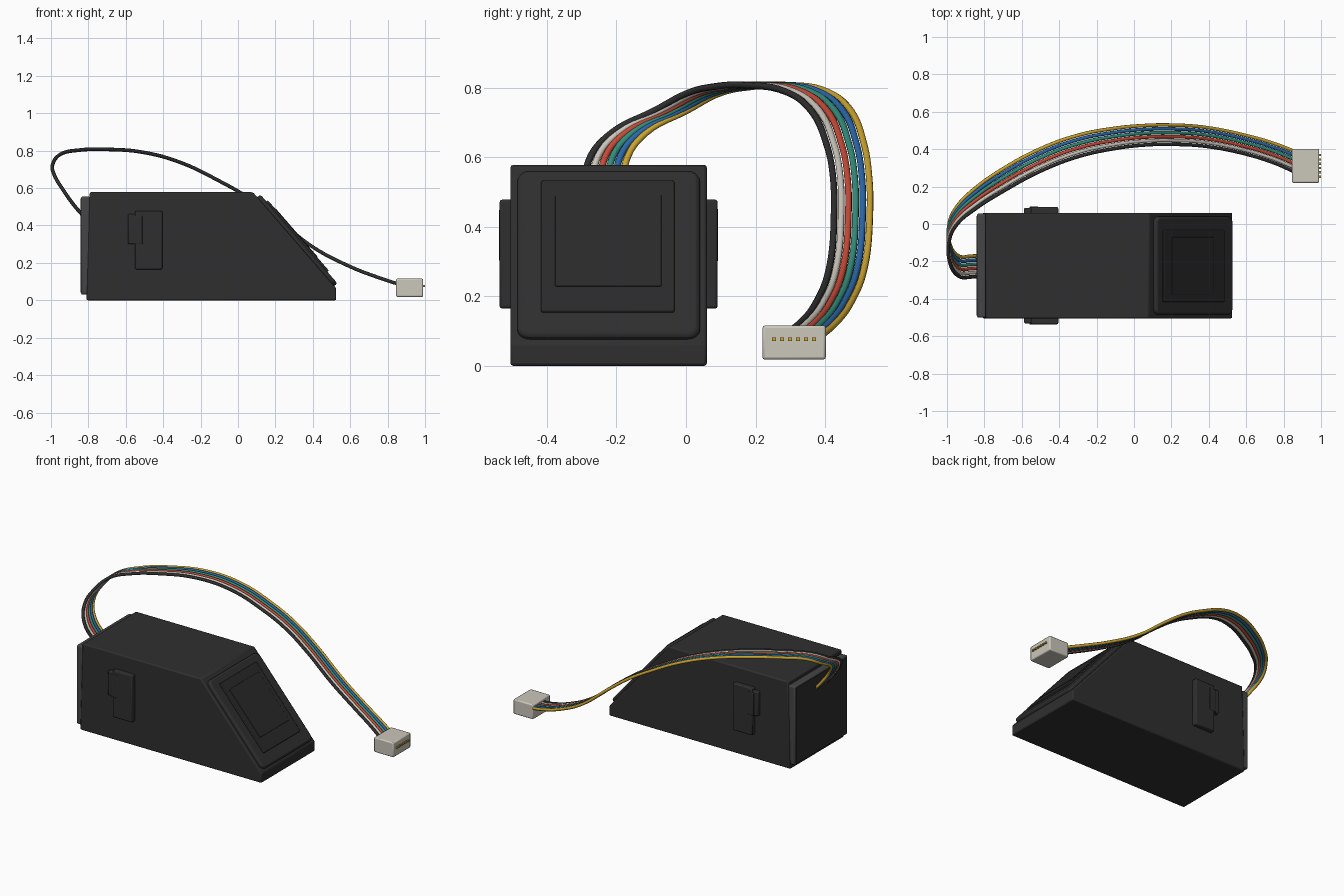
import bpy, bmesh, math
from mathutils import Vector, Matrix

if "Cube" in bpy.data.objects:
    bpy.data.objects.remove(bpy.data.objects["Cube"])


def mat(name, r, g, b):
    m = bpy.data.materials.new(name)
    m.diffuse_color = (r, g, b, 1)
    m.use_nodes = True
    m.node_tree.nodes["Principled BSDF"].inputs["Base Color"].default_value = m.diffuse_color
    return m


CASE = mat("case black", 0.028, 0.028, 0.029)
RIM = mat("rim grey", 0.06, 0.06, 0.062)
GLASS = mat("window black", 0.023, 0.023, 0.024)
IVORY = mat("ivory", 0.60, 0.57, 0.50)
RED = mat("red", 0.58, 0.07, 0.04)
TEAL = mat("teal", 0.035, 0.27, 0.20)
BLUE = mat("blue", 0.025, 0.14, 0.40)
GOLD = mat("yellow", 0.60, 0.37, 0.03)


def prism(name, pts, vec, material, bevel=0.0, segments=2):
    """Extrude a flat outline along vec and soften its edges."""
    bm = bmesh.new()
    face = bm.faces.new([bm.verts.new(p) for p in pts])
    ext = bmesh.ops.extrude_face_region(bm, geom=[face])
    moved = [e for e in ext["geom"] if isinstance(e, bmesh.types.BMVert)]
    bmesh.ops.translate(bm, verts=moved, vec=vec)
    bmesh.ops.recalc_face_normals(bm, faces=bm.faces)
    me = bpy.data.meshes.new(name)
    bm.to_mesh(me)
    bm.free()
    ob = bpy.data.objects.new(name, me)
    bpy.context.collection.objects.link(ob)
    me.materials.append(material)
    if bevel:
        mod = ob.modifiers.new("soft edges", "BEVEL")
        mod.width, mod.segments = bevel, segments
        mod.limit_method = "ANGLE"
        mod.angle_limit = math.radians(35)
    bpy.ops.object.select_all(action="DESELECT")
    ob.select_set(True)
    bpy.context.view_layer.objects.active = ob
    bpy.ops.object.shade_smooth_by_angle()
    return ob


def box(name, lo, hi, material, bevel=0.0):
    pts = [(lo[0], lo[1], lo[2]), (hi[0], lo[1], lo[2]),
           (hi[0], hi[1], lo[2]), (lo[0], hi[1], lo[2])]
    return prism(name, pts, (0, 0, hi[2] - lo[2]), material, bevel)


def rounded_rect(u0, u1, v0, v1, r, steps=5):
    pts = []
    corners = [(u1 - r, v1 - r), (u0 + r, v1 - r), (u0 + r, v0 + r), (u1 - r, v0 + r)]
    for i, (cu, cv) in enumerate(corners):
        for k in range(steps + 1):
            a = math.pi / 2 * (i + k / steps)
            pts.append((cu + r * math.cos(a), cv + r * math.sin(a)))
    return pts


Y0, Y1 = -0.505, 0.06
YC = (Y0 + Y1) / 2

# Wedge-shaped housing
profile = [(-0.81, 0), (0.525, 0), (0.525, 0.065), (0.08, 0.578), (-0.793, 0.578)]
prism("housing", [(x, Y0, z) for x, z in profile], (0, Y1 - Y0, 0), CASE, 0.008)

# Rear cover: grey rim with a dark face
rim = box("rear_cover", (-0.84, Y0 + 0.004, 0.03), (-0.79, Y1 - 0.004, 0.555), RIM, 0.01)
box("rear_face", (-0.843, Y0 + 0.016, 0.042), (-0.835, Y1 - 0.016, 0.543), CASE)

# Layered sensor plates on the sloping face
top = Vector((0.08, 0, 0.578))
down = (Vector((0.525, 0, 0.065)) - top).normalized()
out = Vector((-down.z, 0, down.x))
for name, u0, u1, y0, y1, h, r, bev, m in [
        ("sensor_bezel", 0.035, 0.664, -0.485, 0.04, 0.022, 0.035, 0.012, CASE),
        ("sensor_frame", 0.085, 0.582, -0.417, -0.033, 0.032, 0.008, 0.004, GLASS),
        ("sensor_window", 0.145, 0.490, -0.377, -0.07, 0.035, 0.004, 0.002, GLASS)]:
    pts = [top + down * u + Vector((0, y, 0)) - out * 0.02
           for u, y in rounded_rect(u0, u1, y0, y1, r)]
    prism(name, pts, out * (h + 0.02), m, bev)

# Snap clips, mirrored on both sides
for side, s in (("front", -1), ("back", 1)):
    for part, x0, x1, z0, z1, d in [("tab", -0.55, -0.405, 0.165, 0.478, 0.031),
                                    ("catch", -0.588, -0.51, 0.30, 0.462, 0.026)]:
        ya = YC + s * 0.27
        yb = YC + s * (0.2825 + d)
        box(f"{side}_clip_{part}", (x0, min(ya, yb), z0), (x1, max(ya, yb), z1), CASE, 0.007)
    ya, yb = YC + s * 0.27, YC + s * 0.315
    box(f"{side}_clip_ridge", (-0.56, min(ya, yb), 0.30), (-0.51, max(ya, yb), 0.452), CASE, 0.004)

# Ribbon of six wires: x, z, y of first wire, y of last wire
PATH = [(-0.835, 0.46, -0.28, -0.17), (-0.87, 0.50, -0.283, -0.172),
        (-0.935, 0.59, -0.28, -0.172), (-0.982, 0.67, -0.215, -0.115),
        (-0.988, 0.735, -0.09, 0.005), (-0.945, 0.783, 0.00, 0.095),
        (-0.85, 0.803, 0.08, 0.19), (-0.70, 0.807, 0.175, 0.295),
        (-0.50, 0.79, 0.283, 0.402), (-0.30, 0.734, 0.36, 0.474),
        (-0.10, 0.638, 0.404, 0.512), (0.05, 0.552, 0.422, 0.526),
        (0.20, 0.442, 0.426, 0.529), (0.40, 0.285, 0.413, 0.514),
        (0.60, 0.180, 0.373, 0.473), (0.75, 0.122, 0.326, 0.43),
        (0.86, 0.086, 0.278, 0.388)]
WIRES = [("black", CASE), ("white", IVORY), ("red", RED),
         ("teal", TEAL), ("blue", BLUE), ("yellow", GOLD)]
for i, (label, m) in enumerate(WIRES):
    cu = bpy.data.curves.new(label + "_wire", "CURVE")
    cu.dimensions = "3D"
    cu.bevel_depth = 0.0098
    cu.bevel_resolution = 2
    cu.resolution_u = 6
    cu.use_fill_caps = True
    sp = cu.splines.new("BEZIER")
    sp.bezier_points.add(len(PATH) - 1)
    for bp, (x, z, ya, yb) in zip(sp.bezier_points, PATH):
        bp.co = (x, ya + (yb - ya) * i / 5, z)
        bp.handle_left_type = bp.handle_right_type = "AUTO"
    cu.materials.append(m)
    bpy.context.collection.objects.link(bpy.data.objects.new(label + "_wire", cu))

# Plug with six contact pins
box("plug", (0.845, 0.22, 0.018), (0.99, 0.402, 0.116), IVORY, 0.007)
for i in range(6):
    y = 0.253 + i * 0.0231
    box(f"contact_pin_{i + 1}", (0.97, y - 0.006, 0.071), (1.0, y + 0.006, 0.082), GOLD)
